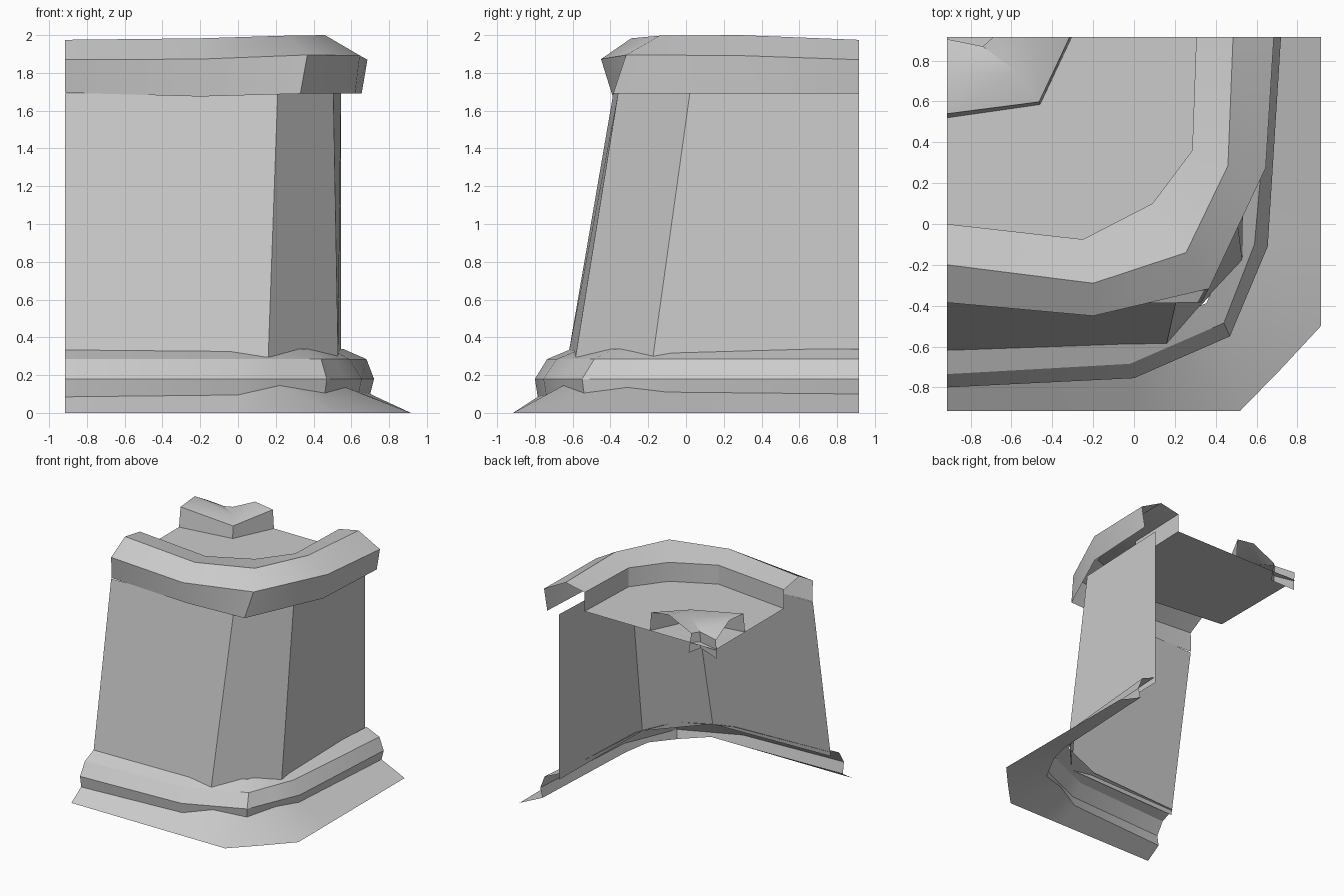
import bpy
import bmesh
import math
from mathutils import Vector

default = bpy.data.objects.get("Cube")
if default:
    bpy.data.objects.remove(default, do_unlink=True)

stone = bpy.data.materials.new("grey_stone")
stone.use_nodes = True
GREY = (0.6, 0.6, 0.6, 1)
stone.diffuse_color = GREY
stone.node_tree.nodes["Principled BSDF"].inputs["Base Color"].default_value = GREY

E = 0.915  # the cut planes of the corner block: x = -E and y = E


def finish(name, bm):
    mesh = bpy.data.meshes.new(name)
    bm.to_mesh(mesh)
    bm.free()
    mesh.materials.append(stone)
    obj = bpy.data.objects.new(name, mesh)
    bpy.context.collection.objects.link(obj)
    bpy.ops.object.select_all(action="DESELECT")
    obj.select_set(True)
    bpy.context.view_layer.objects.active = obj
    bpy.ops.object.shade_smooth_by_angle(angle=math.radians(28))
    return obj


def loft(name, *rings):
    """Skin open rings of equal length, listed from the outside bottom inwards."""
    bm = bmesh.new()
    rows = [[bm.verts.new(p) for p in ring] for ring in rings]
    for low, high in zip(rows, rows[1:]):
        for i in range(len(low) - 1):
            bm.faces.new((low[i], low[i + 1], high[i + 1], high[i]))
    return finish(name, bm)


def level(z, *points):
    return [(x, y, z) for x, y in points]


def with_corner_mids(ring):
    """Add midpoints on the two segments beside the middle corner."""
    a, b, c, d, e = [Vector(p) for p in ring]
    return [a, b, (b + c) / 2, c, (c + d) / 2, d, e]


# Flared skirt on the ground, rising to the foot of the base moulding
skirt_edge = level(0, (-E, -E), (0, -E), (0.52, -E), (0.72, -0.71),
                   (E, -0.5), (E, -0.1), (E, E))
foot = [(-E, -0.785, 0.085), (0, -0.74, 0.095), (0.22, -0.65, 0.145),
        (0.46, -0.54, 0.105), (0.57, -0.31, 0.135), (0.64, -0.1, 0.11), (0.7, E, 0.1)]
loft("skirt", skirt_edge, foot)

# Base moulding: undercut, steep band, sloping top
belly = level(0.18, (-E, -0.8), (0, -0.755), (0.47, -0.55), (0.655, -0.11), (0.72, E))
shoulder = level(0.285, (-E, -0.735), (-0.02, -0.685), (0.44, -0.485), (0.59, -0.1), (0.68, E))
collar = level(0.337, (-E, -0.61), (-0.05, -0.56), (0.355, -0.387), (0.495, -0.06), (0.56, E))
loft("base_moulding", foot, *[with_corner_mids(r) for r in (belly, shoulder, collar)])

# Tapering wall with one chamfered corner
wall_foot = level(0.295, (-E, -0.625), (0.16, -0.585), (0.53, -0.175), (0.545, E))
wall_head = level(1.69, (-E, -0.385), (0.21, -0.36), (0.505, 0.02), (0.545, E))
loft("wall", wall_foot, wall_head)

# Cornice: outward leaning fascia, sloping crown, inner drop to the lid
drip = [(-E, -0.38, 1.695), (-0.2, -0.388, 1.675), (0.33, -0.385, 1.69),
        (0.62, 0.25, 1.692), (0.655, E, 1.692)]
fascia = [(-E, -0.385, 1.87), (-0.2, -0.45, 1.873), (0.367, -0.317, 1.895),
          (0.645, 0.275, 1.892), (0.685, E, 1.87)]
crown = [(-E, -0.2, 1.975), (-0.2, -0.29, 1.983), (0.255, -0.14, 1.997),
         (0.46, 0.285, 2.0), (0.485, E, 1.975)]
lip_plan = [(-E, 0), (-0.25, -0.075), (0.09, 0.1), (0.285, 0.36), (0.305, E)]
lid_z = 1.78
loft("cornice", drip, fascia, crown, level(1.94, *lip_plan), level(lid_z, *lip_plan))

# Flat lid inside the cornice
bm = bmesh.new()
bm.faces.new([bm.verts.new(p) for p in level(lid_z, *lip_plan, (-E, E))])
finish("lid", bm)

# Small cap in the cut corner, with a hollow that drops inside
loft("cap",
     level(lid_z, (-E, 0.52), (-0.46, 0.585), (-0.305, E)),
     [(-E, 0.54, 1.943), (-0.465, 0.598, 1.88), (-0.315, E, 1.937)],
     [(-E, 0.73, 1.96), (-0.57, 0.74, 1.89), (-0.48, E, 1.96)],
     [(-E, 0.905, 1.86), (-0.74, 0.87, 1.87), (-0.69, E, 1.86)],
     [(-E, 0.9, 1.7), (-0.74, 0.86, 1.73), (-0.665, E, 1.69)])
